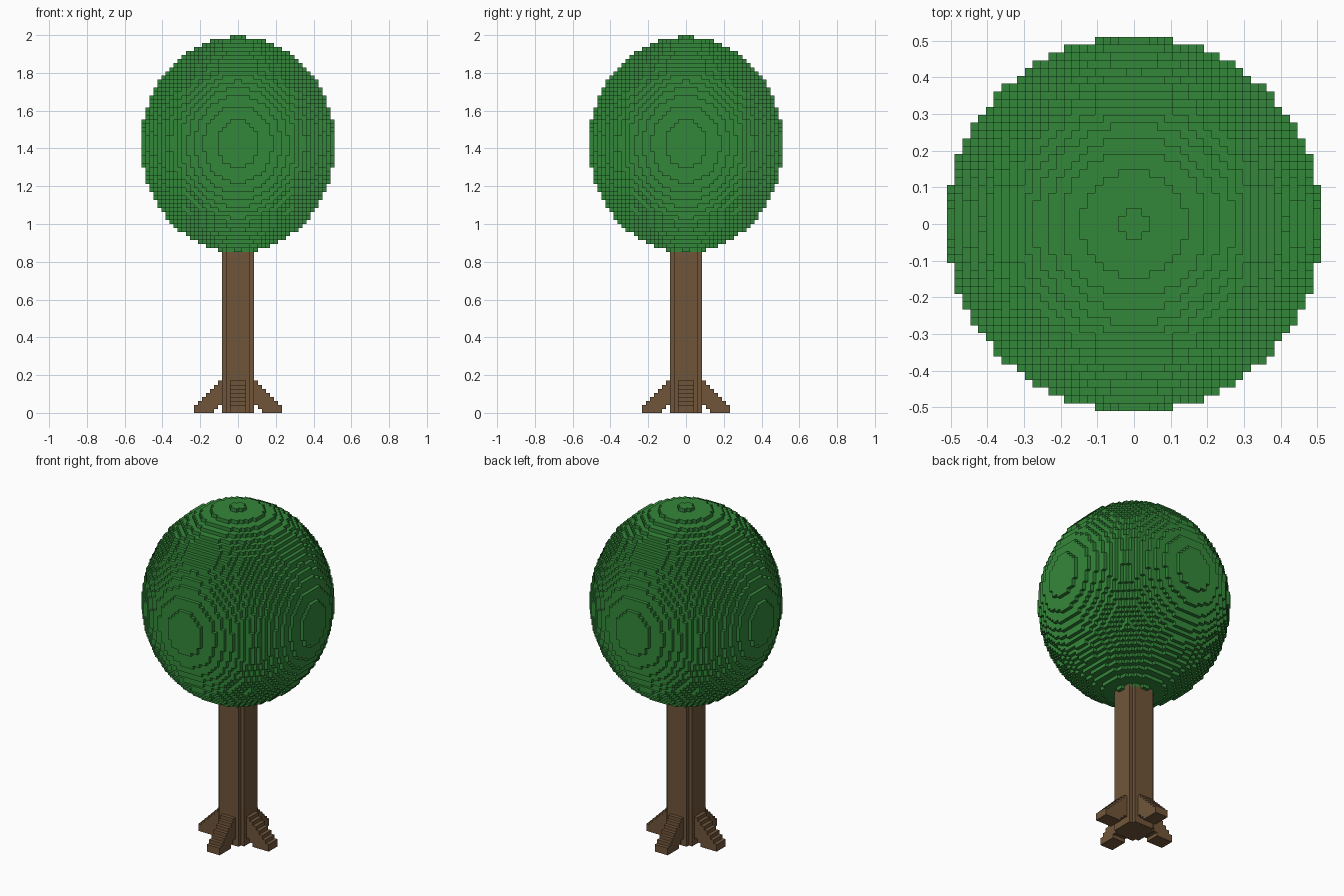
import bpy
import bmesh
from mathutils import Vector

UNIT = 2 / 94  # edge of one block

cube = bpy.data.objects.get("Cube")
if cube:
    bpy.data.objects.remove(cube, do_unlink=True)


def material(name, rgb):
    mat = bpy.data.materials.new(name)
    mat.use_nodes = True
    mat.diffuse_color = (*rgb, 1)
    bsdf = next(n for n in mat.node_tree.nodes if n.type == 'BSDF_PRINCIPLED')
    bsdf.inputs["Base Color"].default_value = (*rgb, 1)
    return mat


def add_object(name, bm, mat):
    mesh = bpy.data.meshes.new(name)
    bm.to_mesh(mesh)
    bm.free()
    mesh.materials.append(mat)
    obj = bpy.data.objects.new(name, mesh)
    bpy.context.collection.objects.link(obj)
    return obj


def block_object(name, cells, mat):
    """Skin a set of unit blocks with only its exposed faces."""
    bm = bmesh.new()
    verts = {}

    def vert(p):
        key = tuple(p)
        if key not in verts:
            verts[key] = bm.verts.new(Vector(p) * UNIT)
        return verts[key]

    for cell in cells:
        for axis in range(3):
            for side in (0, 1):
                near = list(cell)
                near[axis] += 2 * side - 1
                if tuple(near) in cells:
                    continue
                u, v = (axis + 1) % 3, (axis + 2) % 3
                corners = []
                for du, dv in ((0, 0), (1, 0), (1, 1), (0, 1)):
                    p = list(cell)
                    p[axis] += side
                    p[u] += du
                    p[v] += dv
                    corners.append(vert(p))
                bm.faces.new(corners if side else corners[::-1])
    return add_object(name, bm, mat)


def prism(name, outline, to_point, depth, mat):
    """Extrude an outline along the given vector."""
    bm = bmesh.new()
    face = bm.faces.new([bm.verts.new(Vector(to_point(a, b)) * UNIT) for a, b in outline])
    made = bmesh.ops.extrude_face_region(bm, geom=[face])
    moved = [g for g in made["geom"] if isinstance(g, bmesh.types.BMVert)]
    bmesh.ops.translate(bm, verts=moved, vec=Vector(depth) * UNIT)
    bmesh.ops.recalc_face_normals(bm, faces=bm.faces)
    return add_object(name, bm, mat)


leaf_green = material("leaf_green", (0.034, 0.242, 0.042))
bark_brown = material("bark_brown", (0.162, 0.091, 0.042))

# Canopy: blocks whose centres fall within a tall ellipsoid
RADIUS_SQ, HALF_HEIGHT, CENTRE_Z = 581, 26.8, 66.8
canopy = set()
for z in range(40, 94):
    reach = RADIUS_SQ * (1 - ((z + 0.5 - CENTRE_Z) / HALF_HEIGHT) ** 2)
    for x in range(-24, 24):
        for y in range(-24, 24):
            if (x + 0.5) ** 2 + (y + 0.5) ** 2 <= reach:
                canopy.add((x, y, z))
block_object("canopy", canopy, leaf_green)

# Trunk: square post with one block notched from each corner
quarter = [(4, 3), (3, 3), (3, 4)]
outline = []
for turn in range(4):
    outline += quarter
    quarter = [(-b, a) for a, b in quarter]
prism("trunk", outline, lambda a, b: (a, b, 0), (0, 0, 44), bark_brown)

# Roots: stepped buttresses on the four sides, undercut next to the trunk
profile = []
for col in range(4, 11):
    profile += [(col, 12 - col), (col + 1, 12 - col)]
profile += [(11, 0), (6, 0), (6, 1), (5, 1), (5, 2), (4, 2)]
sides = {"left": (1, 0), "right": (-1, 0), "back": (0, 1), "front": (0, -1)}
for side, (dx, dy) in sides.items():
    prism(side + "_root", profile,
          lambda a, b: (a * dx - 2 * dy, a * dy + 2 * dx, b),
          (4 * dy, -4 * dx, 0), bark_brown)
